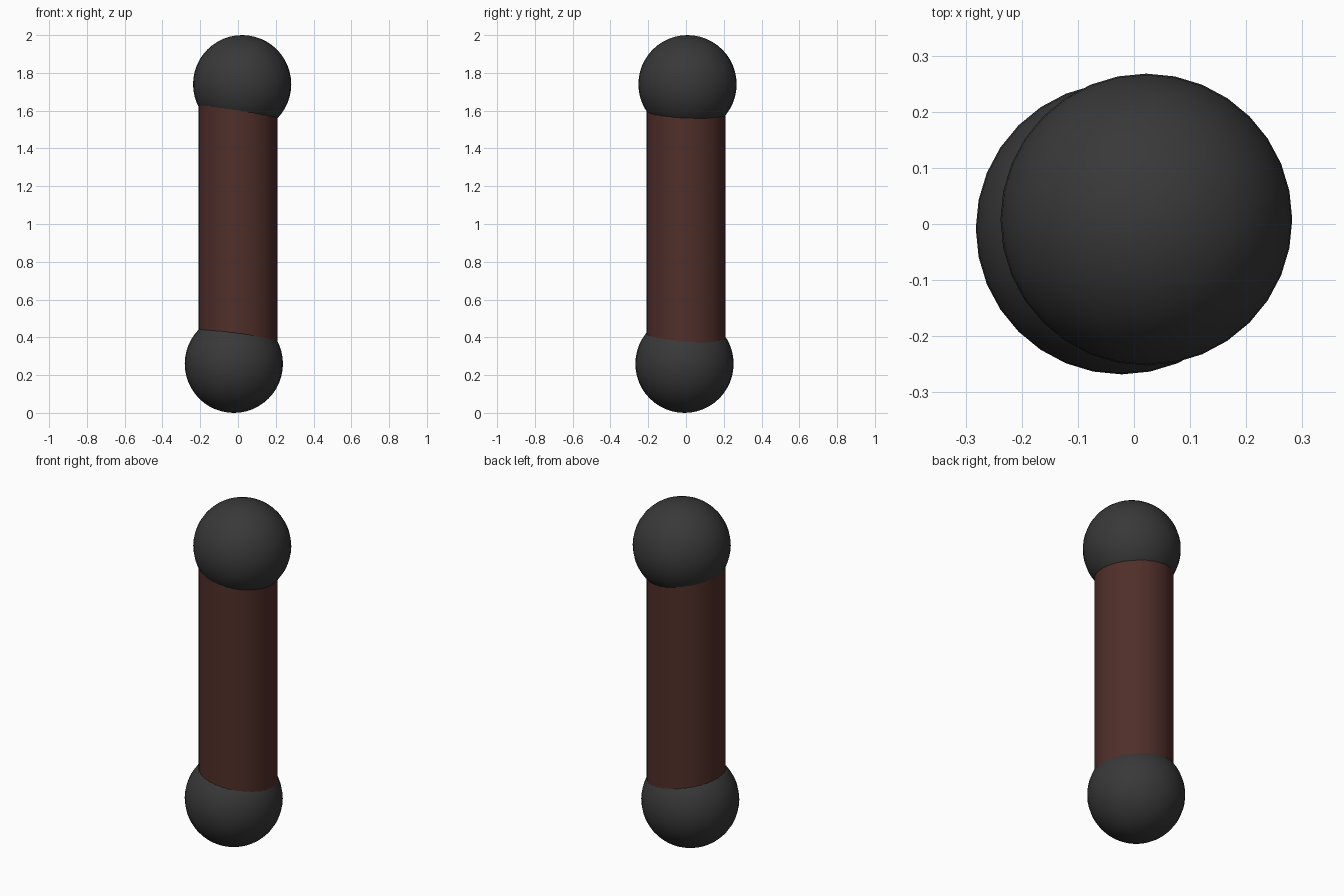
import bpy
import math

if "Cube" in bpy.data.objects:
    bpy.data.objects.remove(bpy.data.objects["Cube"])


def material(name, rgb):
    mat = bpy.data.materials.new(name)
    mat.diffuse_color = (*rgb, 1.0)
    mat.use_nodes = True
    mat.node_tree.nodes["Principled BSDF"].inputs["Base Color"].default_value = mat.diffuse_color
    return mat


def finish(name, mat):
    obj = bpy.context.object
    obj.name = name
    obj.data.materials.append(mat)
    bpy.ops.object.shade_smooth_by_angle(angle=math.radians(35))
    return obj


dark = material("dark_grey", (0.04, 0.04, 0.04))
brown = material("red_brown", (0.08, 0.028, 0.022))

RADIUS = 0.26
OFFSET = (0.022, 0.008)  # the balls sit slightly off the shaft axis

# End balls, offset in opposite directions
for name, side in (("upper_ball", 1), ("lower_ball", -1)):
    bpy.ops.mesh.primitive_uv_sphere_add(
        segments=32, ring_count=24, radius=RADIUS,
        location=(side * OFFSET[0], side * OFFSET[1], 1 + side * (1 - RADIUS)))
    finish(name, dark)

# Upright shaft, with both ends buried inside the balls
bpy.ops.mesh.primitive_cylinder_add(
    vertices=32, radius=0.21, depth=2 * (1 - RADIUS), location=(0, 0, 1))
finish("shaft", brown)
